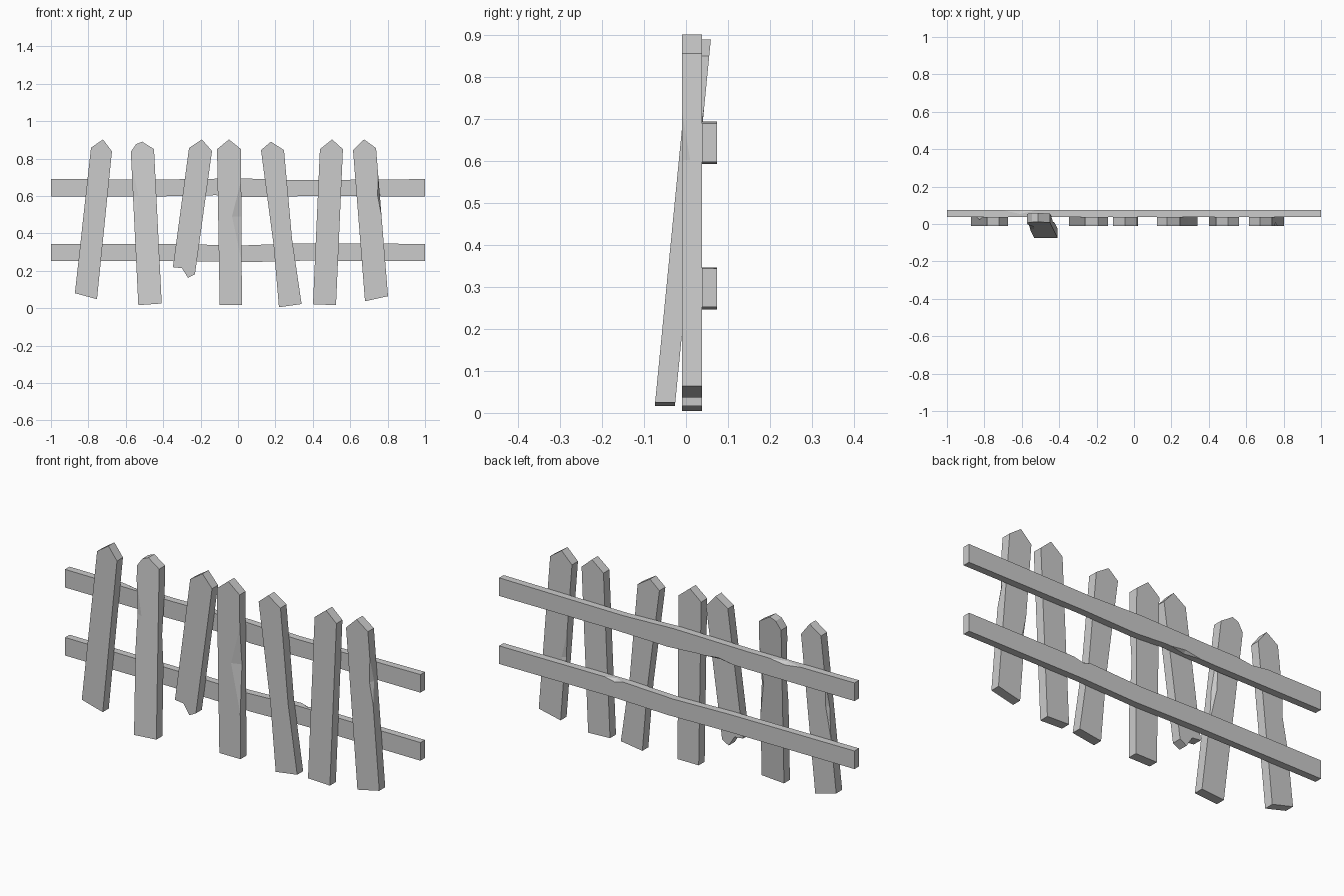
import bpy, bmesh
from mathutils import Vector

if "Cube" in bpy.data.objects:
    bpy.data.objects.remove(bpy.data.objects["Cube"])


def board(name, outline, y0, y1, chips=(), lean=(0, 0)):
    """Extrude an x/z outline (counter-clockwise) from y0 to y1.
    chip = (edge, t0, t_mid, t1, inset, depth, side), side 0 front / 1 back.
    lean = (y offset at z 0, y per z)."""
    bm = bmesh.new()
    pts = [Vector(p) for p in outline]
    n = len(pts)

    def vert(p, y):
        return bm.verts.new((p.x, y + lean[0] + lean[1] * p.y, p.y))

    corners = [[vert(p, y) for p in pts] for y in (y0, y1)]
    loops = [[], []]
    for i in range(n):
        j = (i + 1) % n
        a, b = pts[i], pts[j]
        d = b - a
        inward = Vector((-d.y, d.x)).normalized()
        rims = []
        for s, y in enumerate((y0, y1)):
            face_run, side_run = [corners[s][i]], [corners[s][i]]
            for e, t0, tm, t1, inset, depth, side in chips:
                if e != i or side != s:
                    continue
                p0, p1 = vert(a + d * t0, y), vert(a + d * t1, y)
                mf = vert(a + d * tm + inward * inset, y)
                ms = vert(a + d * tm, y + (depth if s == 0 else -depth))
                bm.faces.new((p0, mf, ms))
                bm.faces.new((mf, p1, ms))
                face_run += [p0, mf, p1]
                side_run += [p0, ms, p1]
            loops[s] += face_run
            rims.append(side_run + [corners[s][j]])
        bm.faces.new(rims[0] + rims[1][::-1])
    bm.faces.new(loops[0])
    bm.faces.new(loops[1][::-1])
    bmesh.ops.recalc_face_normals(bm, faces=bm.faces)
    me = bpy.data.meshes.new(name)
    bm.to_mesh(me)
    bm.free()
    ob = bpy.data.objects.new(name, me)
    bpy.context.collection.objects.link(ob)
    return ob


F, B = -0.01, 0.038  # front and back of the pickets

# Pickets, left to right: bottom left, bottom right, then round the pointed top
board("picket_1", [(-.872, .08), (-.754, .048), (-.674, .838), (-.722, .902), (-.786, .858)],
      F, B, [(4, .3, .45, .65, .012, .015, 1)])
board("picket_2_leaning", [(-.533, .016), (-.408, .025), (-.449, .85), (-.512, .89),
                           (-.545, .877), (-.573, .836)],
      -.024, .024, [(5, .08, .29, .5, .03, .012, 0), (1, .4, .6, .85, .02, .015, 1)],
      lean=(-.052, .098))
board("picket_3_broken", [(-.348, .219), (-.3, .214), (-.267, .162), (-.23, .182),
                          (-.139, .84), (-.193, .902), (-.262, .856)], F, B)
board("picket_4", [(-.098, .016), (.021, .016), (.016, .85), (-.048, .902), (-.112, .85)],
      F, B, [(1, .28, .57, .8, .05, .016, 0)])
board("picket_5_bent", [(.219, .005), (.34, .022), (.289, .369), (.246, .845),
                        (.176, .89), (.123, .845), (.19, .34)], F, B)
board("picket_6", [(.401, .021), (.524, .016), (.561, .85), (.503, .902), (.438, .85)], F, B)
board("picket_7", [(.679, .037), (.802, .064), (.738, .856), (.674, .902), (.615, .845)],
      F, B, [(1, .54, .68, .83, .012, .02, 0), (4, .45, .6, .72, .02, .012, 1)])

# Two slightly wavy rails behind the pickets
board("upper_rail", [(-1, .598), (-.4, .598), (-.12, .604), (.05, .593), (.35, .599), (1, .598),
                     (1, .69), (.3, .684), (.02, .694), (-.4, .688), (-1, .69)],
      B, .074, [(9, .2, .35, .5, .012, .02, 1), (1, .3, .6, .9, .012, .015, 1)])
board("lower_rail", [(-1, .252), (-.3, .252), (.05, .246), (.35, .254), (1, .252),
                     (1, .344), (.3, .346), (.02, .335), (-.3, .342), (-1, .344)],
      B, .074, [(5, .85, .93, .99, .012, .02, 1)])
